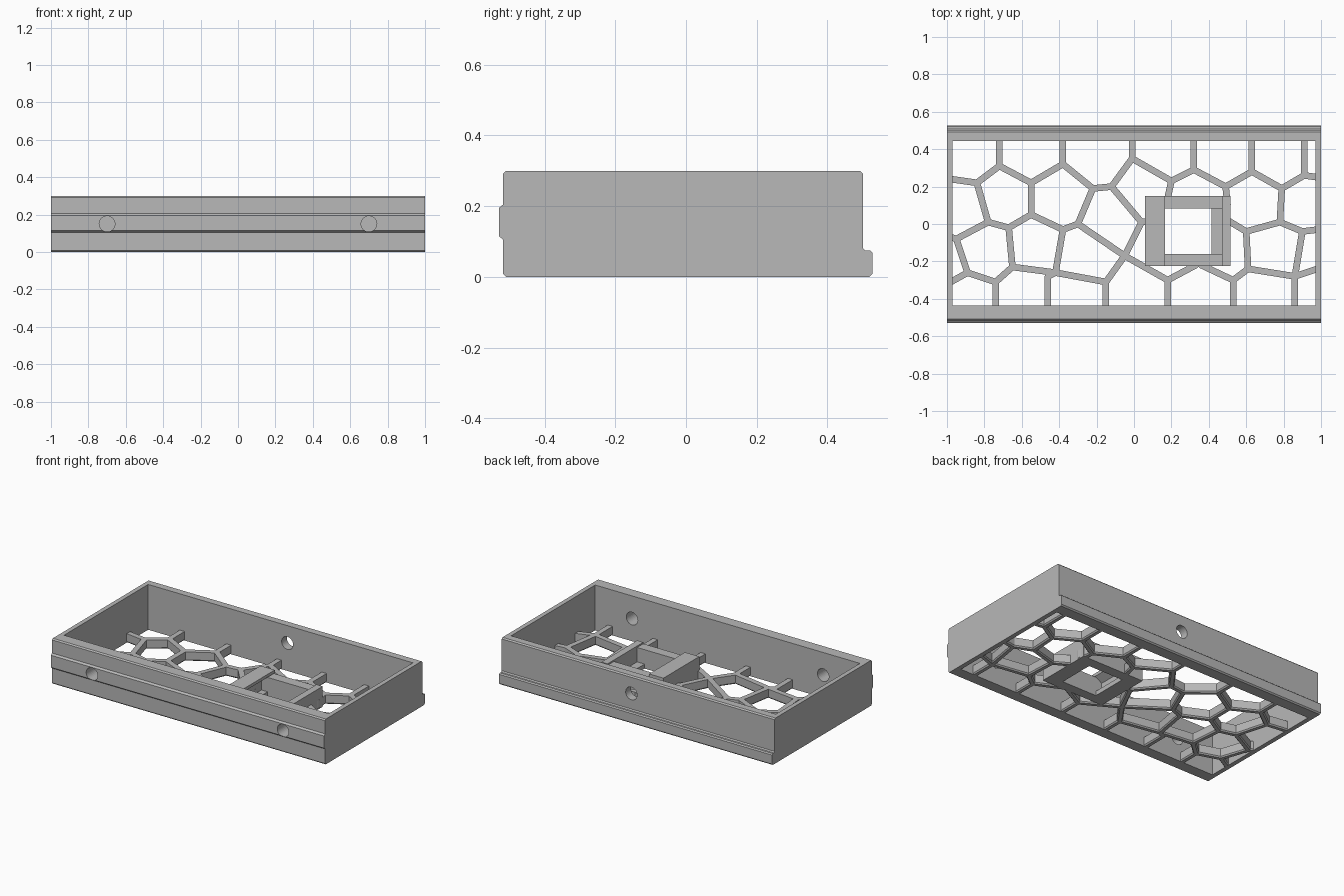
import bpy
import bmesh
from math import cos, sin, pi, atan2
from mathutils import Vector

cube = bpy.data.objects.get("Cube")
if cube:
    bpy.data.objects.remove(cube)

grey = bpy.data.materials.new("plain grey")
grey.use_nodes = True
grey.diffuse_color = (0.48, 0.48, 0.48, 1)
grey.node_tree.nodes["Principled BSDF"].inputs["Base Color"].default_value = grey.diffuse_color


def finish(name, bm):
    """Turn a bmesh into a named grey object."""
    bmesh.ops.recalc_face_normals(bm, faces=bm.faces)
    mesh = bpy.data.meshes.new(name)
    bm.to_mesh(mesh)
    bm.free()
    mesh.materials.append(grey)
    obj = bpy.data.objects.new(name, mesh)
    bpy.context.collection.objects.link(obj)
    return obj


def loft(bm, rings):
    """Closed solid through rings with equal point counts."""
    loops = [[bm.verts.new(p) for p in ring] for ring in rings]
    bm.faces.new(loops[0])
    bm.faces.new(loops[-1])
    for low, high in zip(loops, loops[1:]):
        for i in range(len(low)):
            bm.faces.new((low[i - 1], low[i], high[i], high[i - 1]))


def prism(name, profile, start, end, along):
    """Extrude a profile in the yz plane along x, or in the xz plane along y."""
    bm = bmesh.new()
    place = {"x": lambda a, b, t: (t, a, b), "y": lambda a, b, t: (a, t, b)}[along]
    loft(bm, [[place(a, b, t) for a, b in profile] for t in (start, end)])
    return finish(name, bm)


def rect(left, right, low, high):
    return [(left, low), (right, low), (right, high), (left, high)]


def cut(target, cutter):
    """Subtract the cutter and remove it."""
    mod = target.modifiers.new("cut", "BOOLEAN")
    mod.operation = "DIFFERENCE"
    mod.solver = "EXACT"
    mod.object = cutter
    bpy.context.view_layer.objects.active = target
    bpy.ops.object.modifier_apply(modifier=mod.name)
    bpy.data.objects.remove(cutter)


# Tray walls, with the front rail and the back ledge in one profile
wall_profile = [
    (-0.509, 0), (0.519, 0), (0.527, 0.008), (0.527, 0.068), (0.52, 0.075),
    (0.507, 0.075), (0.5, 0.082), (0.5, 0.292), (0.492, 0.3), (-0.509, 0.3),
    (-0.517, 0.292), (-0.517, 0.205), (-0.529, 0.195), (-0.529, 0.115),
    (-0.517, 0.105), (-0.517, 0.008)]
tray = prism("tray_walls", wall_profile, -1, 1, "x")
cut(tray, prism("cavity", rect(-0.435, 0.445, -1, 1), -0.97, 0.97, "x"))

# Round holes: two in the front wall, one in the back wall
for x, z, start, end in ((-0.7, 0.15, -0.6, -0.4), (0.7, 0.15, -0.6, -0.4), (0.05, 0.185, 0.4, 0.6)):
    circle = [(x + 0.042 * cos(i * pi / 16), z + 0.042 * sin(i * pi / 16)) for i in range(32)]
    cut(tray, prism("hole", circle, start, end, "y"))

# Lattice joints, in hundredths; letters are used by the chains below
joints = {
    "a": (-72, 31), "b": (-38, 32), "c": (-1, 35), "d": (32, 29), "e": (63, 28), "f": (91, 26),
    "g": (-84, 22), "h": (-55, 22), "i": (-22, 19), "j": (-12, 20), "k": (20, 23), "l": (49, 20),
    "m": (79, 19), "n": (-78, 1), "o": (-95, -8), "p": (-67, -2), "q": (-55, 5), "r": (-38, -3),
    "s": (-30, 0), "t": (4, 1), "u": (-5, -17), "v": (60, -4), "w": (78, 1), "x": (90, -4),
    "A": (-89, -26), "B": (-74, -31), "C": (-65, -23), "D": (-42, -26), "E": (-46, -28),
    "F": (-15, -31), "G": (18, -30), "H": (53, -30), "I": (61, -24), "J": (86, -28),
    # ends on the side walls
    "K": (-98, 24), "L": (-98, -7), "M": (-98, -31), "N": (98, 25), "O": (98, -3), "P": (98, -24),
    # ends on the socket
    "Q": (10, 2), "R": (18, 14), "S": (50, 10), "T": (50, 2), "U": (33, -22), "V": (36, -22)}
chains = ["Kgahbijckdlemf", "fN", "gnpqh", "noL", "oAM", "ABCDF", "Cp", "qrsi", "rDE",
          "jtutQ", "suF", "uGU", "kR", "lS", "TvwxO", "wm", "xJP", "VHIJ", "Iv"]

RIB_HEIGHT = 0.06
bm = bmesh.new()


def rib(start, end):
    """Round-ended bar with a chamfered underside."""
    start, end = Vector(start), Vector(end)
    heading = atan2(end.y - start.y, end.x - start.x)
    rings = []
    for radius, z in ((0.011, 0), (0.0175, 0.008), (0.0175, RIB_HEIGHT)):
        ring = []
        for centre, turn in ((end, -pi / 2), (start, pi / 2)):
            for step in range(5):
                angle = heading + turn + step * pi / 4
                ring.append((centre.x + radius * cos(angle), centre.y + radius * sin(angle), z))
        rings.append(ring)
    loft(bm, rings)


def joint(letter):
    return [n / 100 for n in joints[letter]]


for chain in chains:
    for first, second in zip(chain, chain[1:]):
        rib(joint(first), joint(second))
# Stubs running straight into the back and front walls
for letters, wall in (("abcdef", 0.46), ("BEFGHJ", -0.45)):
    for letter in letters:
        x, y = joint(letter)
        rib((x, y), (x, wall))
finish("floor_lattice", bm)

# Socket: a hooked block, a stepped block and two side walls
hook = [(0.06, 0), (0.16, 0), (0.16, 0.03), (0.115, 0.03), (0.115, 0.1),
        (0.165, 0.13), (0.165, 0.15), (0.06, 0.15)]
step = [(0.415, 0), (0.515, 0), (0.515, 0.135), (0.47, 0.135), (0.47, 0.03), (0.415, 0.03)]
prism("socket_hook_block", hook, -0.225, 0.15, "y")
prism("socket_step_block", step, -0.225, 0.15, "y")
for name, start, end in (("front", -0.225, -0.16), ("back", 0.082, 0.15)):
    prism("socket_" + name + "_wall", rect(0.062, 0.513, 0, 0.125), start, end, "y")
